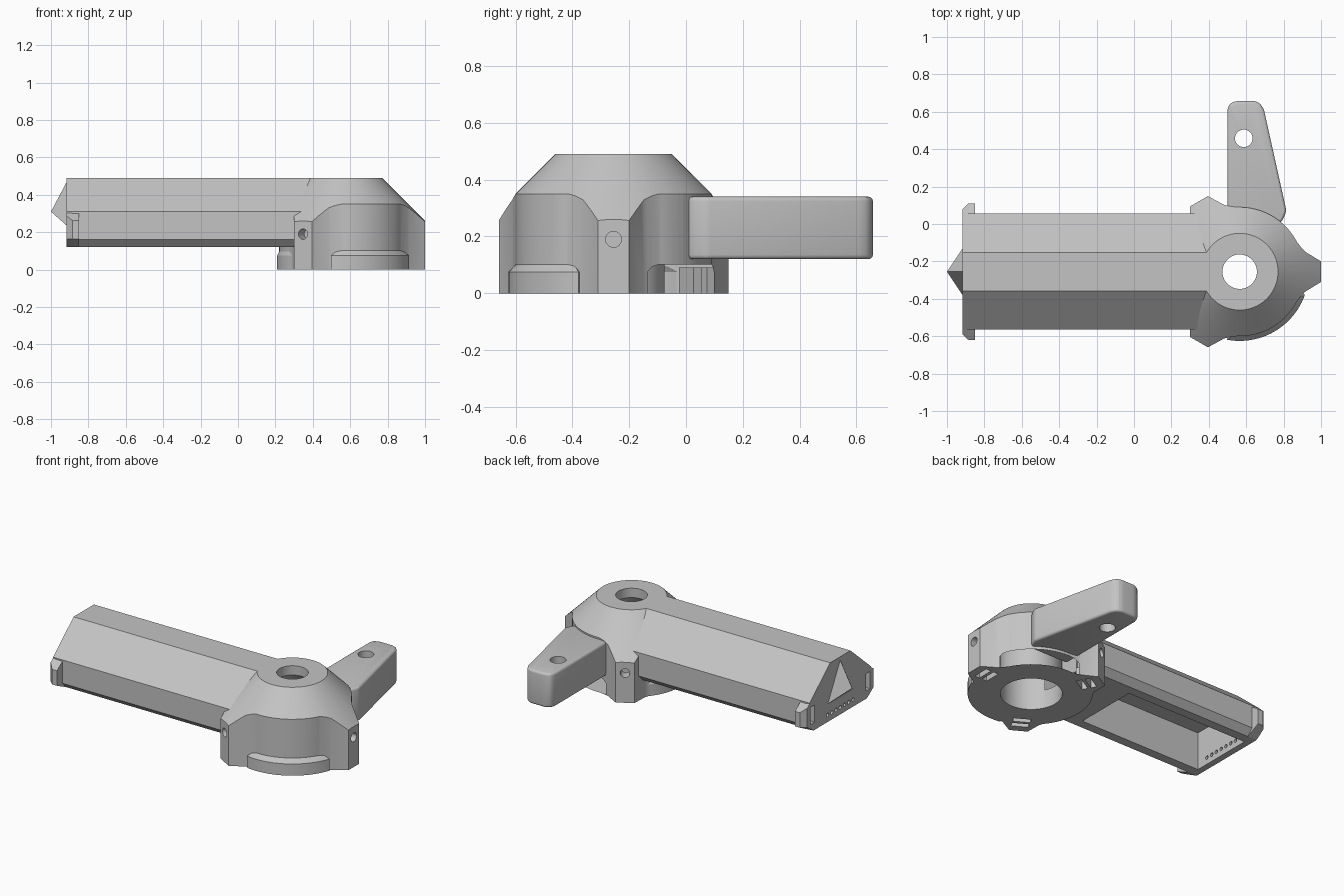
import bpy, bmesh
from math import cos, sin, radians, pi
from mathutils import Matrix, Vector

if "Cube" in bpy.data.objects:
    bpy.data.objects.remove(bpy.data.objects["Cube"])

grey = bpy.data.materials.new("plain grey")
grey.use_nodes = True
grey.diffuse_color = (0.55, 0.55, 0.55, 1)
grey.node_tree.nodes["Principled BSDF"].inputs["Base Color"].default_value = grey.diffuse_color

HUB = Matrix.Translation((0.565, -0.255, 0))
ARM = Matrix.Translation((0, -0.255, 0))


def loft(name, rings, matrix=Matrix.Identity(4)):
    """Skin a stack of equal point rings and cap both ends."""
    bm = bmesh.new()
    loops = [[bm.verts.new(matrix @ Vector(p)) for p in ring] for ring in rings]
    n = len(loops[0])
    for a, b in zip(loops, loops[1:]):
        for i in range(n):
            bm.faces.new((a[i], a[(i + 1) % n], b[(i + 1) % n], b[i]))
    bm.faces.new(loops[0])
    bm.faces.new(loops[-1])
    bmesh.ops.remove_doubles(bm, verts=bm.verts, dist=1e-5)
    bmesh.ops.recalc_face_normals(bm, faces=bm.faces)
    mesh = bpy.data.meshes.new(name)
    bm.to_mesh(mesh)
    bm.free()
    mesh.materials.append(grey)
    obj = bpy.data.objects.new(name, mesh)
    bpy.context.collection.objects.link(obj)
    return obj


def turned(name, profile, matrix, sides=96):
    """Round solid from (radius, z) pairs."""
    angles = [2 * pi * i / sides for i in range(sides)]
    return loft(name, [[(r * cos(a), r * sin(a), z) for a in angles] for r, z in profile], matrix)


def prism(name, outline, z0, z1, matrix=Matrix.Identity(4)):
    return loft(name, [[(x, y, z) for x, y in outline] for z in (z0, z1)], matrix)


def box(name, x0, x1, y0, y1, z0, z1, matrix=Matrix.Identity(4)):
    return prism(name, [(x0, y0), (x1, y0), (x1, y1), (x0, y1)], z0, z1, matrix)


def apply(obj, mod):
    bpy.context.view_layer.objects.active = obj
    bpy.ops.object.modifier_apply(modifier=mod.name)


def combine(obj, other, operation="DIFFERENCE"):
    mod = obj.modifiers.new("combine", "BOOLEAN")
    mod.operation, mod.solver, mod.object = operation, "EXACT", other
    apply(obj, mod)
    bpy.data.objects.remove(other)


# Hub: round body with three flared lugs, all trimmed by one cone
hub = turned("hub", [(0.345, 0), (0.345, 0.6)], HUB)
flank = [(0.435, 0.055), (0.35, 0.107), (0.325, 0.135), (0.302, 0.165), (0.1, 0.165)]
lug_outline = flank + [(x, -y) for x, y in reversed(flank)]
spokes = [HUB @ Matrix.Rotation(radians(a), 4, "Z") for a in (0, 120, 240)]
for spoke in spokes:
    combine(hub, prism("lug", lug_outline, 0, 0.6, spoke), "UNION")
combine(hub, turned("cone", [(0.705, -0.01), (0.205, 0.49)], HUB), "INTERSECT")


# Chamfered foot flanges between the lugs
def arc_ring(radius, half_angle, z):
    steps = [radians(half_angle) * (i / 12 - 1) for i in range(25)]
    outer = [(radius * cos(a), radius * sin(a), z) for a in steps]
    return outer + [(0.28 * cos(a), 0.28 * sin(a), z) for a in reversed(steps)]


for angle, radius in ((60, 0.37), (180, 0.356), (300, 0.37)):
    rings = [arc_ring(radius, 40.5, 0), arc_ring(radius, 40.5, 0.075), arc_ring(0.34, 35, 0.107)]
    combine(hub, loft("flange", rings, HUB @ Matrix.Rotation(radians(angle), 4, "Z")), "UNION")

# Arm: gabled beam, hollowed from below, with a closed outer end
half = [(0.27, 0.12), (0.31, 0.16), (0.31, 0.31), (0.103, 0.49)]
section = half + [(-y, z) for y, z in reversed(half)]
arm = loft("arm", [[(x, y, z) for y, z in section] for x in (-0.916, 0.39)], ARM)
combine(arm, box("channel", -0.875, 0.45, -0.21, 0.21, 0.1, 0.365, ARM))

# Ears at the outer end, with a slot in each
for side in (1, -1):
    rings = []
    for x, out in ((-0.916, 0.335), (-0.885, 0.365), (-0.85, 0.365)):
        ear = [(0.27, 0.12), (out, 0.165), (out, 0.579 - 0.87 * out), (0.27, 0.33)]
        rings.append([(x, side * y, z) for y, z in ear])
    combine(arm, loft("ear", rings, ARM), "UNION")
for side in (1, -1):
    y0, y1 = sorted((side * 0.262, side * 0.3))
    combine(arm, box("slot", -1, -0.87, y0, y1, 0.17, 0.28, ARM))

# Row of small holes through the end wall
for i in range(-3, 4):
    drill = ARM @ Matrix.Translation((-0.95, 0.043 * i, 0.165)) @ Matrix.Rotation(pi / 2, 4, "Y")
    combine(arm, turned("drill", [(0.012, 0), (0.012, 0.15)], drill, 12))

# Pyramid nose on the end wall
base = [(-0.91, -0.135, 0.23), (-0.91, 0.135, 0.23), (-0.91, 0, 0.48)]
nose = loft("nose", [base, [(-1, 0, 0.31)] * 3], ARM)

# Hub openings: wire channel, centre bore, lug screw holes and foot slots
combine(hub, box("channel", 0, 0.4, -0.21, 0.21, 0.12, 0.365, ARM))
combine(hub, turned("bore", [(0.18, -0.1), (0.18, 0.34), (0.092, 0.43), (0.092, 0.6)], HUB))
for spoke in spokes:
    drill = spoke @ Matrix.Translation((0.37, 0, 0.19)) @ Matrix.Rotation(pi / 2, 4, "Y")
    combine(hub, turned("drill", [(0.028, 0), (0.028, 0.2)], drill, 24))
    for r in (0.295, 0.35):
        combine(hub, box("slot", r, r + 0.035, -0.052, 0.052, -0.1, 0.09, spoke))

# Handle: tapered grip with rounded edges and a through hole
grip = [(0.5, -0.015), (0.76, -0.015), (0.795, 0.02), (0.815, 0.07), (0.695, 0.61),
        (0.675, 0.645), (0.645, 0.658), (0.545, 0.658), (0.51, 0.642), (0.5, 0.61)]
handle = prism("handle", grip, 0.12, 0.34)
bevel = handle.modifiers.new("round", "BEVEL")
bevel.width, bevel.segments, bevel.limit_method = 0.018, 4, "ANGLE"
bevel.angle_limit = radians(20)
apply(handle, bevel)
combine(handle, turned("drill", [(0.047, 0), (0.047, 0.5)], Matrix.Translation((0.587, 0.458, 0)), 32))

# Smooth curved walls, keep hard edges
bpy.ops.object.select_all(action="DESELECT")
for obj in (hub, arm, nose, handle):
    obj.select_set(True)
bpy.context.view_layer.objects.active = hub
bpy.ops.object.shade_smooth_by_angle(angle=radians(25))
